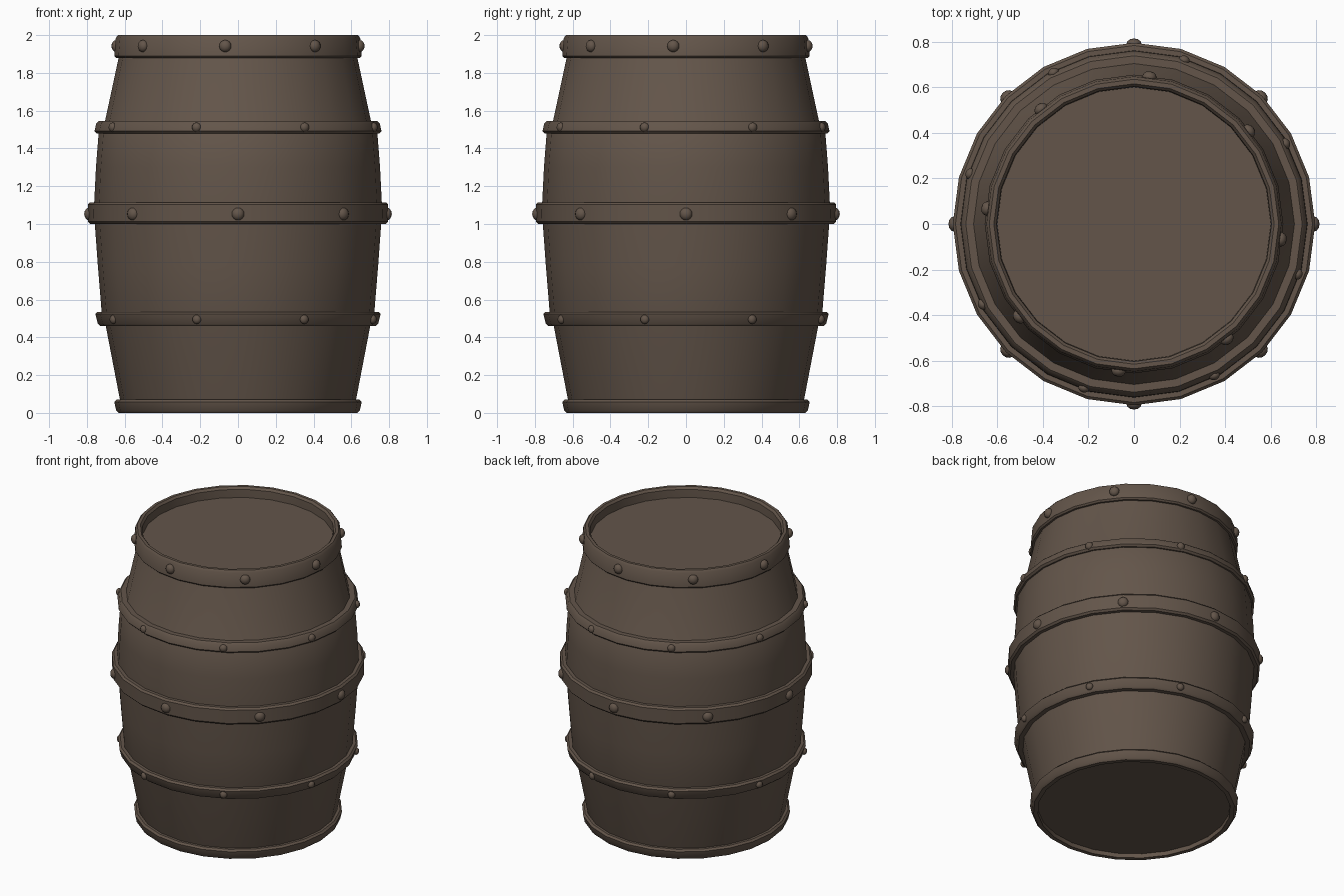
import bpy
import bmesh
import math
from mathutils import Matrix, Vector

if "Cube" in bpy.data.objects:
    bpy.data.objects.remove(bpy.data.objects["Cube"])

SIDES = 24

brown = bpy.data.materials.new("dark_brown")
brown.diffuse_color = (0.125, 0.091, 0.068, 1.0)
brown.use_nodes = True
brown.node_tree.nodes["Principled BSDF"].inputs["Base Color"].default_value = brown.diffuse_color


def finish(bm, name, angle=35):
    bmesh.ops.recalc_face_normals(bm, faces=bm.faces[:])
    mesh = bpy.data.meshes.new(name)
    bm.to_mesh(mesh)
    bm.free()
    mesh.materials.append(brown)
    obj = bpy.data.objects.new(name, mesh)
    bpy.context.collection.objects.link(obj)
    bpy.ops.object.select_all(action='DESELECT')
    obj.select_set(True)
    bpy.context.view_layer.objects.active = obj
    bpy.ops.object.shade_smooth_by_angle(angle=math.radians(angle))
    return obj


def lathe(name, profile, closed):
    """Turn a (radius, z) profile; open profiles get flat end discs."""
    bm = bmesh.new()
    rings = []
    for r, z in profile:
        rings.append([bm.verts.new((r * math.cos(2 * math.pi * i / SIDES),
                                    r * math.sin(2 * math.pi * i / SIDES), z))
                      for i in range(SIDES)])
    pairs = list(zip(rings, rings[1:]))
    if closed:
        pairs.append((rings[-1], rings[0]))
    for a, b in pairs:
        for i in range(SIDES):
            j = (i + 1) % SIDES
            bm.faces.new((a[i], a[j], b[j], b[i]))
    if not closed:
        bm.faces.new(rings[0])
        bm.faces.new(rings[-1])
    return finish(bm, name)


def hoop(name, z0, z1, r0, r1, inner, b=0.012):
    """Metal band with softened outer edges."""
    lathe(name, [(inner, z0), (r0 - b, z0), (r0, z0 + b),
                 (r1, z1 - b), (r1 - b, z1), (inner, z1)], True)


def rivets(name, z, radius, size, start):
    """Eight domed studs around a band."""
    bm = bmesh.new()
    for k in range(8):
        a = math.radians(start + 45 * k)
        m = (Matrix.Translation(Vector((radius * math.cos(a), radius * math.sin(a), z)))
             @ Matrix.Rotation(a, 4, 'Z') @ Matrix.Diagonal((0.8, 1, 1, 1)))
        bmesh.ops.create_uvsphere(bm, u_segments=12, v_segments=8, radius=size, matrix=m)
    finish(bm, name, 60)


# Bulging wooden body with recessed lid and base
lathe("barrel_body", [
    (0.61, 0.03), (0.625, 0.07), (0.70, 0.46), (0.722, 0.535),
    (0.742, 0.78), (0.758, 1.0), (0.762, 1.1), (0.752, 1.3),
    (0.738, 1.48), (0.705, 1.54), (0.632, 1.88), (0.61, 1.93)], False)

# Hoops, bottom to top
hoop("bottom_hoop", 0.0, 0.07, 0.645, 0.655, 0.605)
hoop("lower_hoop", 0.46, 0.535, 0.742, 0.755, 0.68)
hoop("middle_hoop", 1.0, 1.115, 0.793, 0.795, 0.73)
hoop("upper_hoop", 1.48, 1.545, 0.76, 0.75, 0.69)
lathe("top_hoop", [(0.60, 1.88), (0.645, 1.88), (0.655, 1.89), (0.647, 1.985),
                   (0.635, 2.0), (0.615, 2.0), (0.603, 1.985), (0.60, 1.92)], True)

# Rivets on the four upper hoops
rivets("lower_rivets", 0.495, 0.747, 0.024, 73)
rivets("middle_rivets", 1.053, 0.787, 0.034, 0)
rivets("upper_rivets", 1.512, 0.752, 0.025, 73)
rivets("top_rivets", 1.942, 0.648, 0.032, 84)
